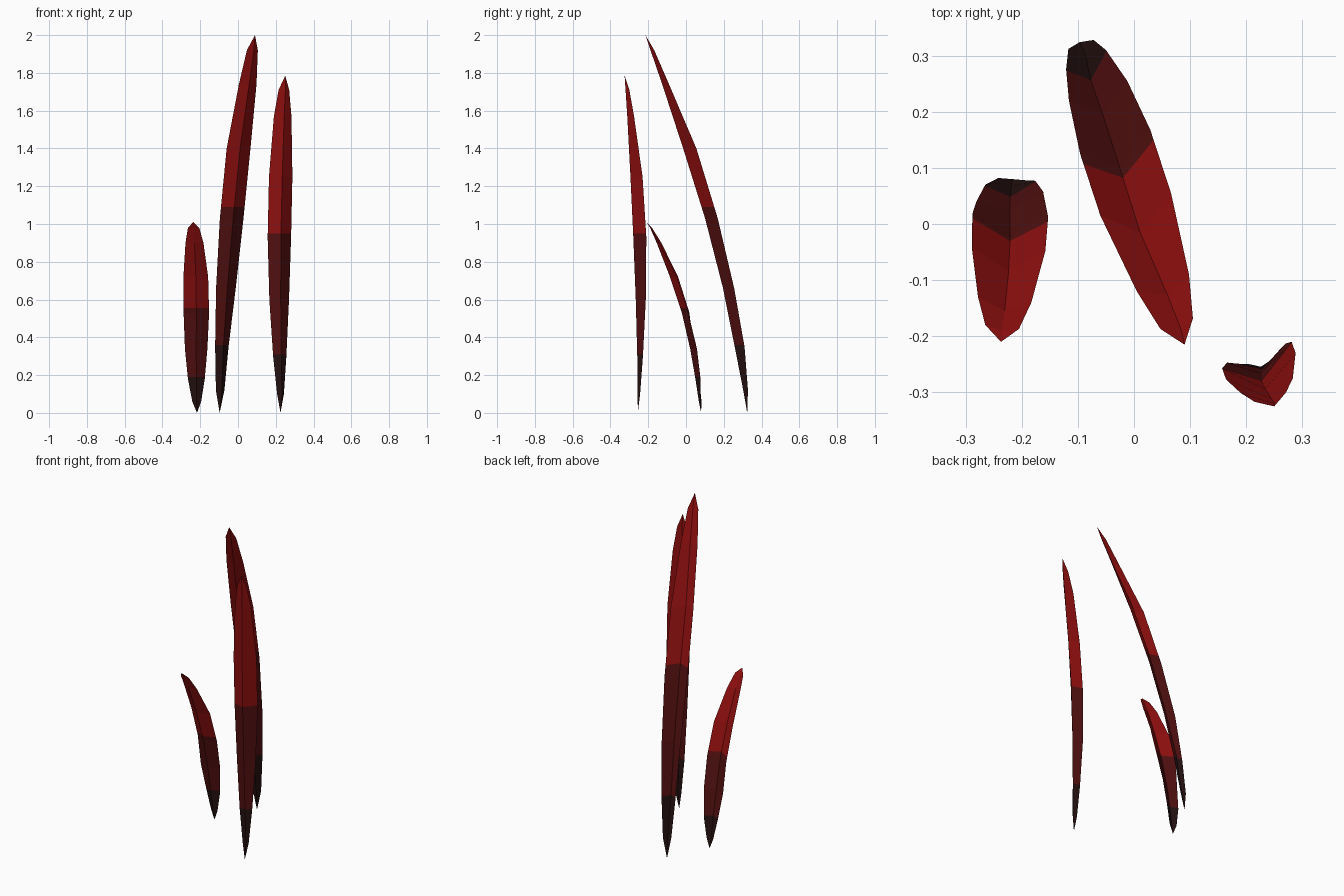
import bpy, bmesh
from mathutils import Vector


def material(name, rgb):
    m = bpy.data.materials.new(name)
    m.diffuse_color = (*rgb, 1)
    return m


MATS = [material("dark_root", (0.019, 0.0055, 0.0055)),
        material("deep_red", (0.085, 0.005, 0.005)),
        material("bright_red", (0.29, 0.005, 0.005))]


def blade(name, base, tip, rows, lean, cuts):
    """Creased leaf sheet; rows are (z, x left, x right, y left, y crease, y right)."""
    bm = bmesh.new()
    new = lambda p: bm.verts.new(Vector(p))
    b, t = new(base), new(tip)
    strips = [[b, b, b]]
    for z, xl, xr, yl, yc, yr in rows:
        strips.append([new((xl, yl, z)), new(((xl + xr) / 2 + lean, yc, z)), new((xr, yr, z))])
    strips.append([t, t, t])
    # two panels per row, triangles at both ends, facing up and back
    for lo, hi in zip(strips, strips[1:]):
        for i in (0, 1):
            ring = list(dict.fromkeys((lo[i], hi[i], hi[i + 1], lo[i + 1])))
            bm.faces.new(ring)
    # level cuts where the colour changes
    for z in cuts:
        bmesh.ops.bisect_plane(bm, geom=bm.verts[:] + bm.edges[:] + bm.faces[:],
                               plane_co=(0, 0, z), plane_no=(0, 0, 1), dist=1e-5)
    for f in bm.faces:
        f.material_index = sum(f.calc_center_median().z > z for z in cuts)
    me = bpy.data.meshes.new(name)
    bm.to_mesh(me)
    bm.free()
    for m in MATS:
        me.materials.append(m)
    ob = bpy.data.objects.new(name, me)
    bpy.context.collection.objects.link(ob)


# tall leaning blade
blade("tall_blade", (-0.097, 0.324, 0), (0.09, -0.215, 2.0), [
    (0.12, -0.117, -0.072, 0.312, 0.303, 0.328),
    (0.35, -0.121, -0.050, 0.276, 0.258, 0.310),
    (0.66, -0.116, -0.012, 0.220, 0.196, 0.255),
    (1.03, -0.096, 0.029, 0.125, 0.101, 0.168),
    (1.40, -0.060, 0.066, 0.015, -0.015, 0.055),
    (1.74, 0.005, 0.098, -0.120, -0.126, -0.090),
    (1.92, 0.047, 0.105, -0.187, -0.188, -0.168)], 0.008, (0.36, 1.09))

# short blade at the left
blade("short_blade", (-0.217, 0.08, 0), (-0.237, -0.21, 1.01), [
    (0.06, -0.242, -0.195, 0.082, 0.068, 0.078),
    (0.18, -0.265, -0.176, 0.070, 0.050, 0.077),
    (0.34, -0.281, -0.162, 0.040, 0.022, 0.058),
    (0.53, -0.288, -0.153, 0.018, -0.022, 0.012),
    (0.72, -0.289, -0.158, -0.042, -0.085, -0.048),
    (0.90, -0.278, -0.183, -0.130, -0.155, -0.140),
    (0.98, -0.265, -0.205, -0.180, -0.190, -0.187)], 0.0, (0.19, 0.555))

# upright blade at the right
blade("upright_blade", (0.225, -0.255, 0), (0.25, -0.325, 1.785), [
    (0.10, 0.207, 0.243, -0.250, -0.256, -0.243),
    (0.30, 0.186, 0.256, -0.249, -0.258, -0.228),
    (0.60, 0.166, 0.270, -0.247, -0.266, -0.213),
    (0.93, 0.157, 0.281, -0.257, -0.279, -0.210),
    (1.25, 0.164, 0.288, -0.277, -0.294, -0.230),
    (1.57, 0.190, 0.283, -0.301, -0.311, -0.275),
    (1.71, 0.215, 0.271, -0.317, -0.320, -0.300)], 0.008, (0.31, 0.95))
